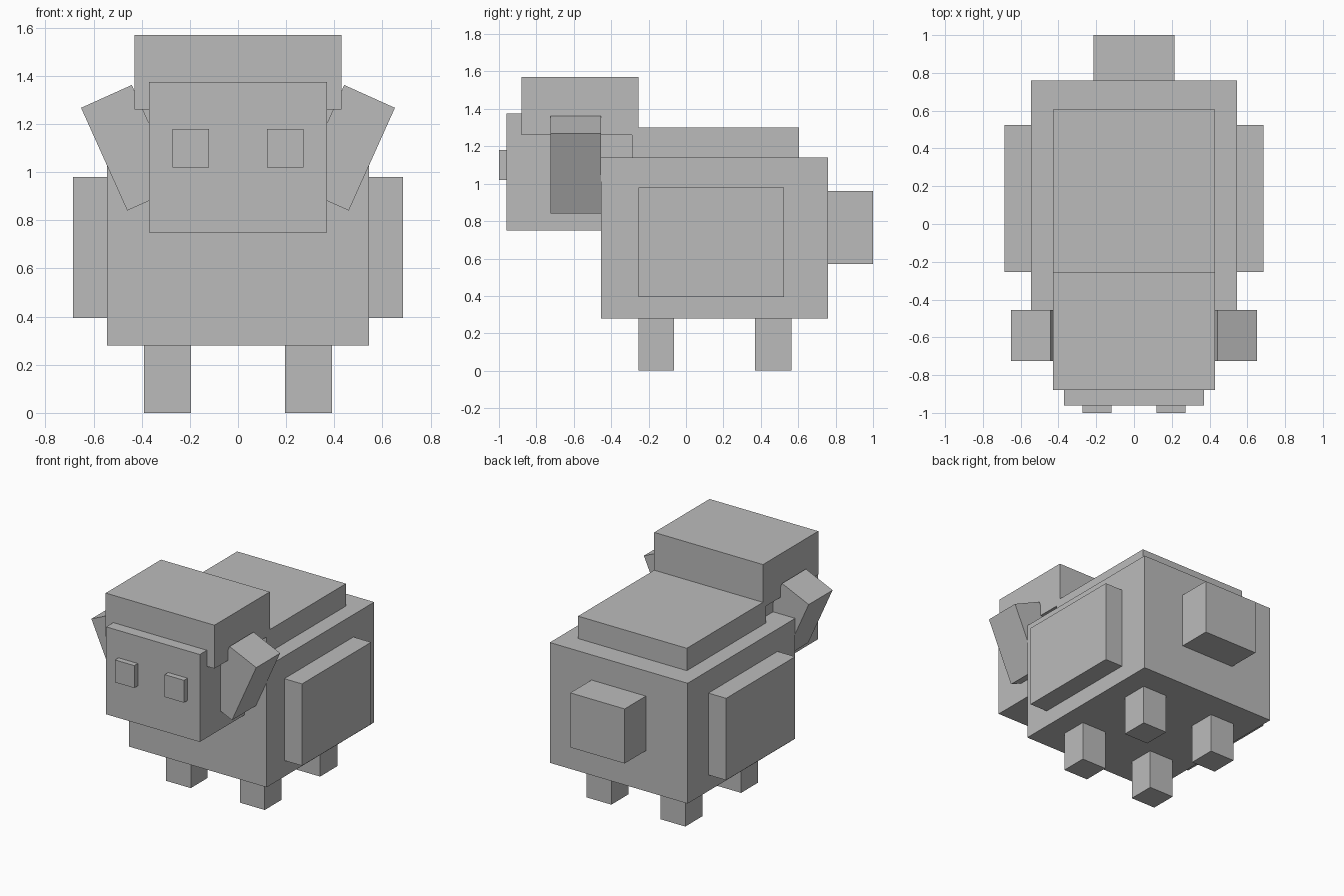
import bpy
import math

default = bpy.data.objects.get("Cube")
if default:
    bpy.data.objects.remove(default, do_unlink=True)

# One plain colour for the whole animal
grey = bpy.data.materials.new("plain_grey")
grey.use_nodes = True
colour = (0.5, 0.5, 0.5, 1)
grey.diffuse_color = colour
grey.node_tree.nodes["Principled BSDF"].inputs["Base Color"].default_value = colour


def box(name, x, y, z, tilt=0):
    """Box spanning the given (min, max) ranges, tilted about its own y axis."""
    spans = (x, y, z)
    bpy.ops.mesh.primitive_cube_add(size=1, location=[(a + b) / 2 for a, b in spans])
    ob = bpy.context.object
    ob.name = name
    ob.scale = [b - a for a, b in spans]
    ob.rotation_euler.y = math.radians(tilt)
    ob.data.materials.append(grey)
    return ob


def pair(name, x, y, z, tilt=0):
    """Mirrored left (+x) and right (-x) boxes."""
    box("left_" + name, x, y, z, tilt)
    box("right_" + name, (-x[1], -x[0]), y, z, -tilt)


# Body and woolly layers
box("body", (-0.545, 0.545), (-0.455, 0.76), (0.28, 1.14))
box("back_wool", (-0.43, 0.43), (-0.29, 0.605), (1.1, 1.3))
pair("side_wool", (0.5, 0.685), (-0.255, 0.525), (0.395, 0.98))
box("tail", (-0.215, 0.215), (0.72, 1.0), (0.57, 0.96))

# Head
box("head", (-0.37, 0.37), (-0.96, -0.26), (0.75, 1.375))
box("head_wool", (-0.43, 0.43), (-0.88, -0.255), (1.26, 1.57))
pair("eye", (0.12, 0.273), (-1.0, -0.94), (1.02, 1.18))
pair("ear", (0.335, 0.566), (-0.725, -0.455), (0.867, 1.335), tilt=24.2)

# Legs
for end, y in (("front", (-0.255, -0.065)), ("back", (0.37, 0.565))):
    pair(end + "_leg", (0.195, 0.39), y, (0, 0.32))
